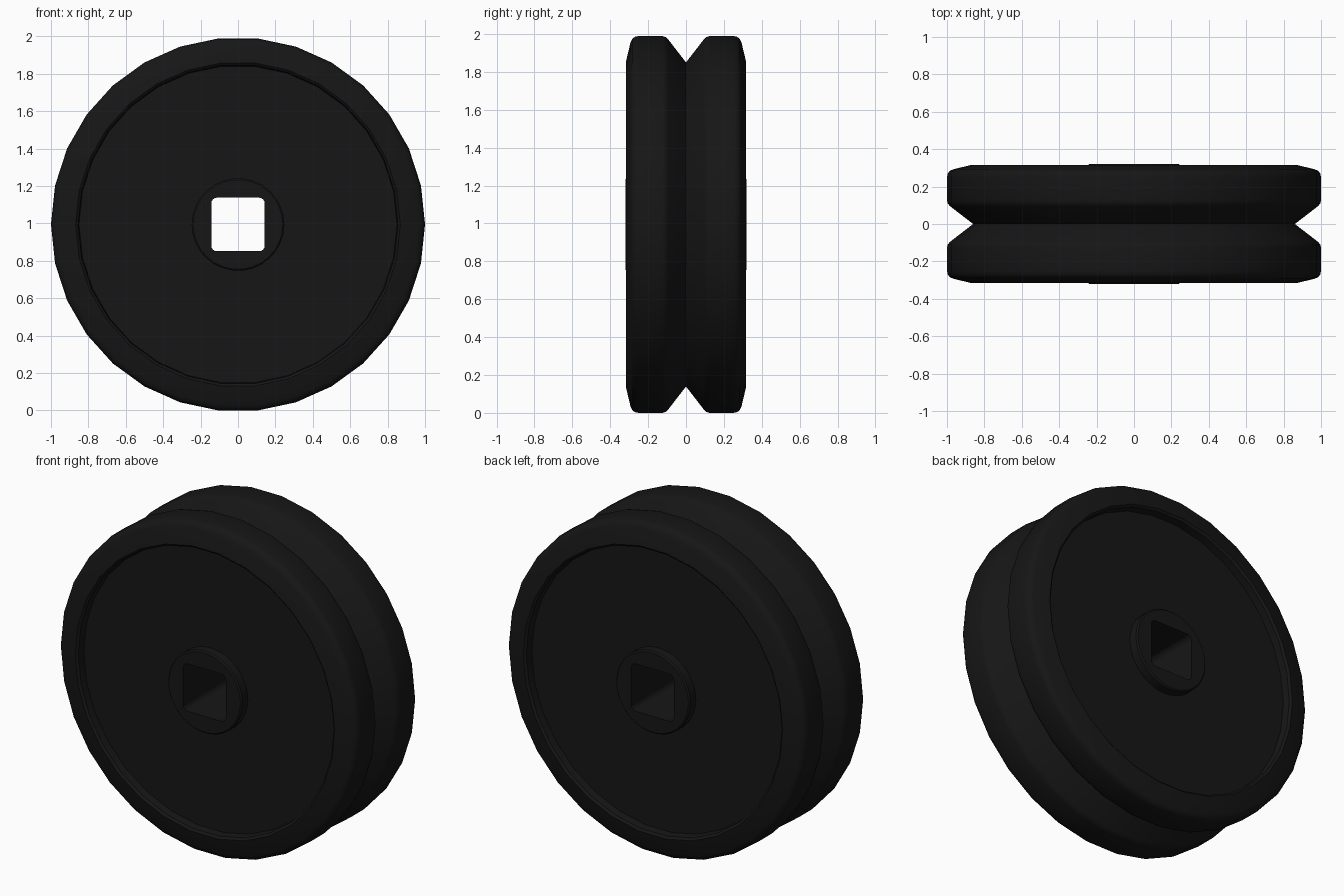
import bpy, bmesh, math

if "Cube" in bpy.data.objects:
    bpy.data.objects.remove(bpy.data.objects["Cube"])

SIDES = 30
CZ = math.cos(math.pi / SIDES)   # flat facet rests on the ground

black = bpy.data.materials.new("black_rubber")
black.diffuse_color = (0.008, 0.008, 0.008, 1)
black.use_nodes = True
black.node_tree.nodes["Principled BSDF"].inputs["Base Color"].default_value = black.diffuse_color


def lathe(name, half, sides):
    """Spin a mirrored (radius, y) half profile about the y axis."""
    profile = half + [(r, -y) for r, y in reversed(half) if y > 0]
    bm = bmesh.new()
    rings = []
    for r, y in profile:
        if r == 0:
            rings.append([bm.verts.new((0, y, 0))] * sides)
        else:
            rings.append([bm.verts.new((r * math.cos(2 * math.pi * i / sides), y,
                                        r * math.sin(2 * math.pi * i / sides)))
                          for i in range(sides)])
    for a, b in zip(rings, rings[1:]):
        for i in range(sides):
            j = (i + 1) % sides
            bm.faces.new(list(dict.fromkeys((a[i], a[j], b[j], b[i]))))
    bmesh.ops.recalc_face_normals(bm, faces=bm.faces)
    me = bpy.data.meshes.new(name)
    bm.to_mesh(me)
    bm.free()
    ob = bpy.data.objects.new(name, me)
    ob.location.z = CZ
    bpy.context.collection.objects.link(ob)
    return ob


# Wheel: hub, recessed web, raised rim, rounded tread and V groove
wheel = lathe("grooved_wheel", [
    (0, 0.32), (0.24, 0.32), (0.248, 0.312), (0.248, 0.26),
    (0.85, 0.26), (0.855, 0.305), (0.868, 0.316),
    (0.965, 0.293), (0.985, 0.284), (0.996, 0.27), (1.0, 0.25),
    (1.0, 0.125), (0.995, 0.108), (0.982, 0.094), (0.86, 0)], SIDES)
wheel.data.materials.append(black)

# Square bore with rounded corners
bpy.ops.mesh.primitive_cube_add(size=1, location=(0, 0, CZ))
bore = bpy.context.object
bore.name = "bore_cutter"
bore.hide_render = True
bm = bmesh.new()
bm.from_mesh(bore.data)
bmesh.ops.scale(bm, vec=(0.286, 1, 0.286), verts=bm.verts)
long_edges = [e for e in bm.edges if abs(e.verts[0].co.y - e.verts[1].co.y) > 0.5]
bmesh.ops.bevel(bm, geom=long_edges, offset=0.03, segments=4, profile=0.5, affect='EDGES')
bm.to_mesh(bore.data)
bm.free()
bore.data.materials.append(black)

cut = wheel.modifiers.new("bore", 'BOOLEAN')
cut.operation = 'DIFFERENCE'
cut.solver = 'EXACT'
cut.object = bore
bpy.ops.object.select_all(action='DESELECT')
wheel.select_set(True)
bpy.context.view_layer.objects.active = wheel
bpy.ops.object.modifier_apply(modifier=cut.name)
bpy.data.objects.remove(bore)
bpy.ops.object.shade_smooth_by_angle(angle=math.radians(35))
